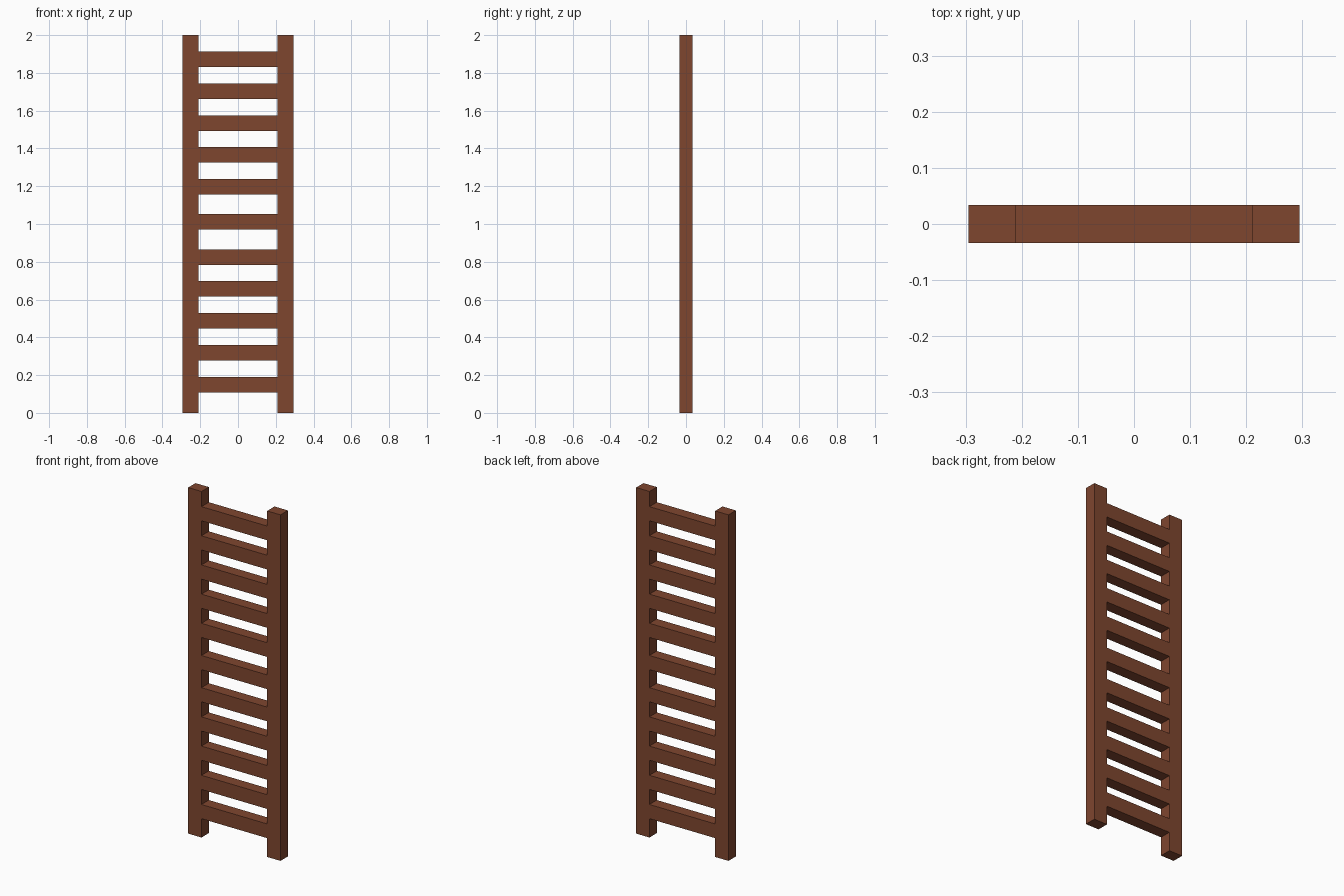
import bpy, bmesh
from mathutils import Matrix, Vector

if "Cube" in bpy.data.objects:
    bpy.data.objects.remove(bpy.data.objects["Cube"])

wood = bpy.data.materials.new("reddish brown wood")
wood.diffuse_color = (0.212, 0.061, 0.028, 1)
wood.use_nodes = True
wood.node_tree.nodes["Principled BSDF"].inputs["Base Color"].default_value = wood.diffuse_color

OUTER, INNER = 0.295, 0.21      # rail outer and inner x
DEPTH, HEIGHT = 0.067, 2.0
RUNG = 0.082                    # rung thickness in z


def bar(name, size, centre, open_ends=False):
    """Square-edged bar; open_ends drops the hidden faces facing +-x."""
    bm = bmesh.new()
    bmesh.ops.create_cube(bm, size=1,
                          matrix=Matrix.Translation(centre) @ Matrix.Diagonal((*size, 1)))
    if open_ends:
        bm.normal_update()
        ends = [f for f in bm.faces if abs(f.normal.x) > 0.9]
        bmesh.ops.delete(bm, geom=ends, context='FACES_ONLY')
    me = bpy.data.meshes.new(name)
    bm.to_mesh(me)
    bm.free()
    me.materials.append(wood)
    ob = bpy.data.objects.new(name, me)
    bpy.context.collection.objects.link(ob)
    return ob


# Two upright rails
for side, sx in (("left", -1), ("right", 1)):
    bar(side + "_rail", (OUTER - INNER, DEPTH, HEIGHT),
        Vector((sx * (OUTER + INNER) / 2, 0, HEIGHT / 2)))

# Eleven rungs: a middle one, then five evenly spaced above and below
heights = [1.011]
for i in range(5):
    heights += [1.197 + 0.1686 * i, 0.825 - 0.1688 * i]
for n, z in enumerate(sorted(heights), 1):
    bar(f"rung_{n}", (2 * INNER, DEPTH, RUNG), Vector((0, 0, z)), open_ends=True)
